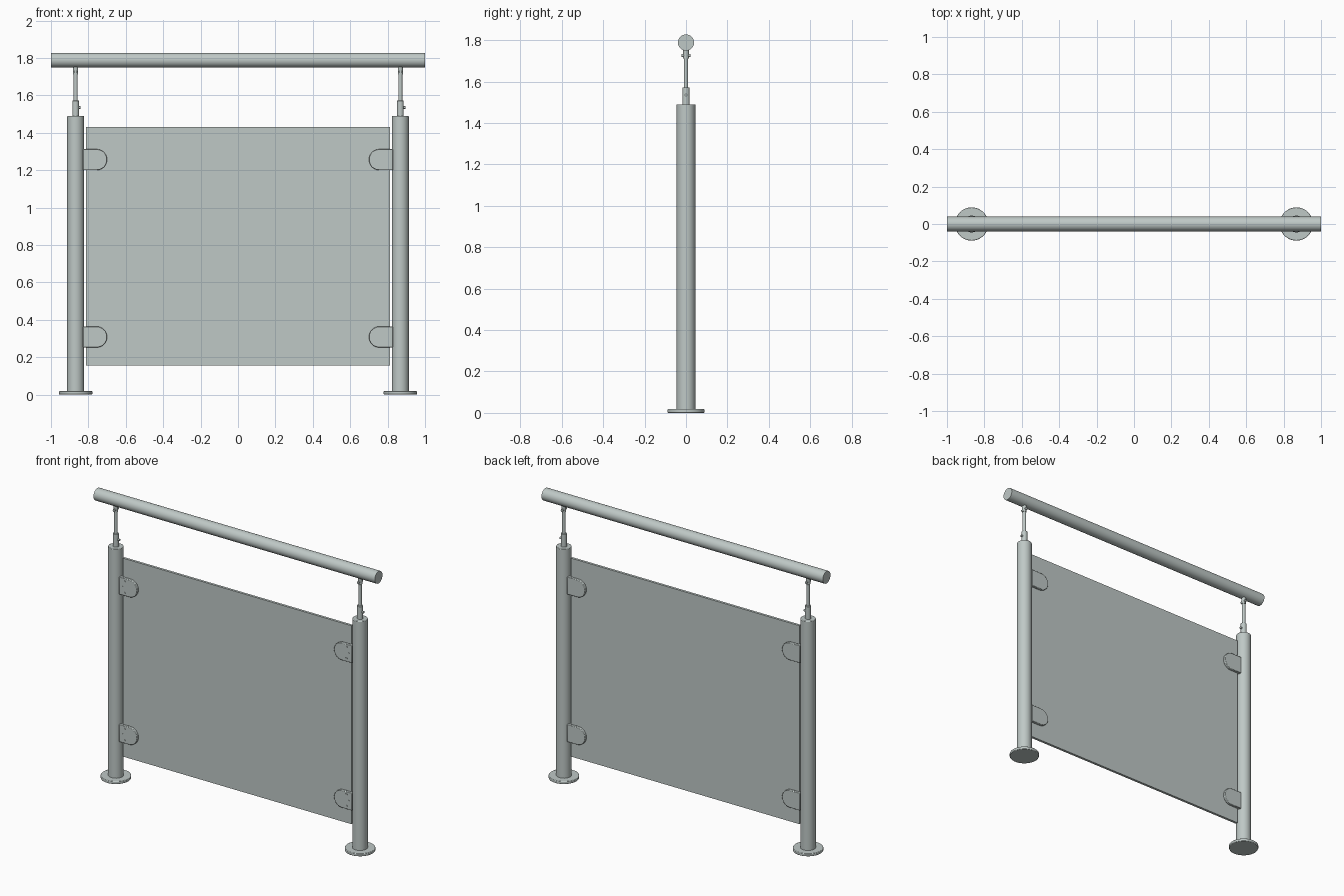
import bpy, bmesh
from math import pi, sin, cos, radians
from mathutils import Matrix

if "Cube" in bpy.data.objects:
    bpy.data.objects.remove(bpy.data.objects["Cube"], do_unlink=True)

COLOUR = (0.52, 0.58, 0.565, 1)
steel = bpy.data.materials.new("brushed_grey")
steel.use_nodes = True
steel.diffuse_color = COLOUR
steel.node_tree.nodes["Principled BSDF"].inputs["Base Color"].default_value = COLOUR

POST_X = 0.868
RAIL_Z, RAIL_R = 1.788, 0.039
POST_R, POST_TOP = 0.045, 1.49
TURN = {"X": Matrix.Rotation(pi / 2, 4, "Y"),
        "Y": Matrix.Rotation(pi / 2, 4, "X"),
        "Z": Matrix.Identity(4)}


def finish(bm, name, bevel=0):
    bmesh.ops.recalc_face_normals(bm, faces=bm.faces)
    mesh = bpy.data.meshes.new(name)
    bm.to_mesh(mesh)
    bm.free()
    mesh.materials.append(steel)
    obj = bpy.data.objects.new(name, mesh)
    bpy.context.collection.objects.link(obj)
    if bevel:
        mod = obj.modifiers.new("Edge", "BEVEL")
        mod.width, mod.segments, mod.limit_method = bevel, 2, "ANGLE"
    bpy.ops.object.select_all(action="DESELECT")
    obj.select_set(True)
    bpy.context.view_layer.objects.active = obj
    bpy.ops.object.shade_smooth_by_angle(angle=radians(35))
    return obj


def rod(name, centre, radius, length, axis="Z", sides=32, bevel=0):
    bm = bmesh.new()
    bmesh.ops.create_cone(bm, cap_ends=True, segments=sides, radius1=radius,
                          radius2=radius, depth=length,
                          matrix=Matrix.Translation(centre) @ TURN[axis])
    return finish(bm, name, bevel)


def upright(name, x, z0, z1, radius, sides=32, bevel=0):
    return rod(name, (x, 0, (z0 + z1) / 2), radius, z1 - z0, "Z", sides, bevel)


def box(name, centre, size):
    bm = bmesh.new()
    bmesh.ops.create_cube(bm, size=1, matrix=Matrix.Translation(centre)
                          @ Matrix.Diagonal((*size, 1)))
    return finish(bm, name)


def clamp_plate(name, side, z, y0, y1):
    # straight edge against the post, rounded end towards the panel centre
    r, flat, round_x = 0.056, 0.828, 0.756
    outline = [(flat, r), (flat, -r)]
    outline += [(round_x - r * cos(a), r * sin(a))
                for a in [radians(-90 + 10 * i) for i in range(19)]]
    bm = bmesh.new()
    face = bm.faces.new([bm.verts.new((side * x, y0, z + dz)) for x, dz in outline])
    ext = bmesh.ops.extrude_face_region(bm, geom=[face])
    moved = [v for v in ext["geom"] if isinstance(v, bmesh.types.BMVert)]
    bmesh.ops.translate(bm, verts=moved, vec=(0, y1 - y0, 0))
    return finish(bm, name, 0.003)


# Handrail and infill panel
rod("handrail", (0, 0, RAIL_Z), RAIL_R, 2, "X", 48)
box("infill_panel", (0, 0, 0.792), (1.625, 0.016, 1.275))

for side, label in ((-1, "right"), (1, "left")):
    x = side * POST_X
    # Post on its round floor flange
    upright(label + "_floor_flange", x, 0, 0.018, 0.089, 48, 0.003)
    upright(label + "_post", x, 0.01, POST_TOP, POST_R, 48, 0.003)

    # Adjustable stem carrying the rail
    upright(label + "_stem_sleeve", x, POST_TOP - 0.01, 1.572, 0.018, 24, 0.002)
    upright(label + "_stem_rod", x, 1.56, 1.735, 0.0105, 24)
    upright(label + "_stem_head", x, 1.71, RAIL_Z - 0.03, 0.0135, 24, 0.002)
    rod(label + "_hinge_pin", (x, 0, 1.726), 0.008, 0.042, "Y", 16)
    rod(label + "_set_screw", (x + 0.02, 0, 1.535), 0.007, 0.014, "X", 16)

    # Panel clamps: two jaws, a web beside the panel, and front screws
    for z, level in ((0.308, "lower"), (1.256, "upper")):
        name = label + "_" + level + "_clamp"
        clamp_plate(name + "_front", side, z, -0.026, -0.008)
        clamp_plate(name + "_back", side, z, 0.008, 0.026)
        box(name + "_web", (side * 0.82, 0, z), (0.016, 0.03, 0.108))
        for dx, dz in ((0.79, 0.037), (0.79, -0.037), (0.805, 0)):
            rod(name + "_screw", (side * dx, -0.026, z + dz), 0.007, 0.005, "Y", 16)
